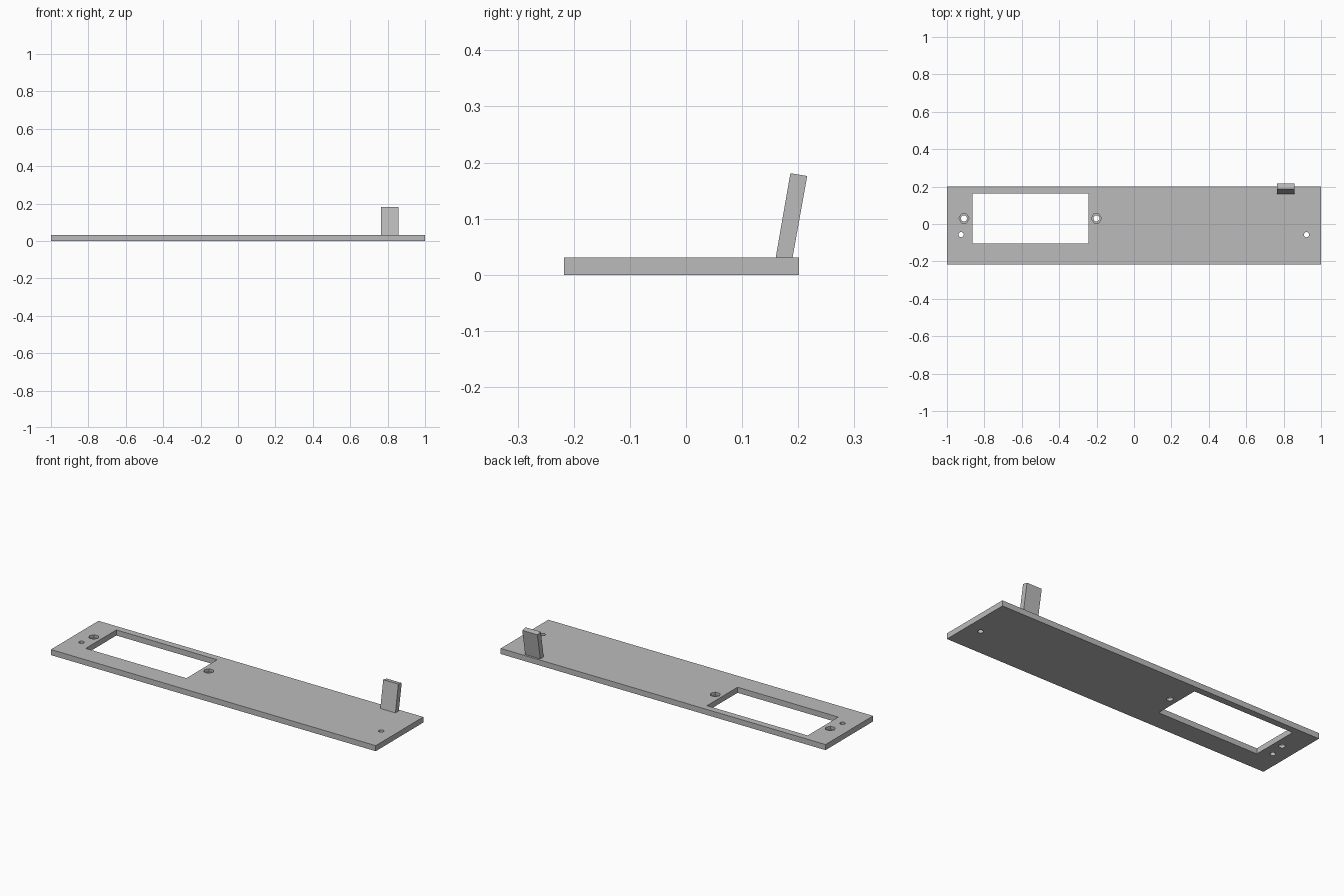
import bpy, bmesh, math

cube = bpy.data.objects.get("Cube")
if cube:
    bpy.data.objects.remove(cube, do_unlink=True)

THICK = 0.031

grey = bpy.data.materials.new("light grey")
grey.use_nodes = True
colour = (0.5, 0.5, 0.5, 1)
grey.diffuse_color = colour
grey.node_tree.nodes["Principled BSDF"].inputs["Base Color"].default_value = colour


def prism(name, profile, offset, axis):
    """Extrude a closed profile of 3D points along an axis vector."""
    bm = bmesh.new()
    face = bm.faces.new([bm.verts.new(p) for p in profile])
    out = bmesh.ops.extrude_face_region(bm, geom=[face])
    moved = [v for v in out["geom"] if isinstance(v, bmesh.types.BMVert)]
    bmesh.ops.translate(bm, verts=moved, vec=[a * offset for a in axis])
    bmesh.ops.recalc_face_normals(bm, faces=bm.faces)
    mesh = bpy.data.meshes.new(name)
    bm.to_mesh(mesh)
    bm.free()
    mesh.materials.append(grey)
    obj = bpy.data.objects.new(name, mesh)
    bpy.context.collection.objects.link(obj)
    return obj


def box(name, x0, x1, y0, y1, z0, z1):
    return prism(name, [(x0, y0, z0), (x1, y0, z0), (x1, y1, z0), (x0, y1, z0)],
                 z1 - z0, (0, 0, 1))


def round_cutter(name, x, y, radius, z0, sides):
    ring = [(x + radius * math.cos(i * math.tau / sides),
             y + radius * math.sin(i * math.tau / sides), z0) for i in range(sides)]
    return prism(name, ring, 0.1, (0, 0, 1))


def cut(target, cutter):
    mod = target.modifiers.new("cut", "BOOLEAN")
    mod.operation = "DIFFERENCE"
    mod.solver = "EXACT"
    mod.object = cutter
    bpy.context.view_layer.objects.active = target
    bpy.ops.object.modifier_apply(modifier=mod.name)
    bpy.data.objects.remove(cutter, do_unlink=True)


# Flat panel with its rectangular window
panel = box("panel", -1, 1, -0.217, 0.201, 0, THICK)
cut(panel, box("window_cutter", -0.864, -0.244, -0.105, 0.164, -0.05, 0.1))

# Bolt holes with hexagonal nut recesses on either side of the window
for x in (-0.909, -0.201):
    cut(panel, round_cutter("bolt_cutter", x, 0.03, 0.016, -0.05, 24))
    cut(panel, round_cutter("nut_cutter", x, 0.03, 0.027, THICK / 2, 6))

# Plain mounting holes near the two ends
for x in (-0.924, 0.922):
    cut(panel, round_cutter("mount_cutter", x, -0.057, 0.014, -0.05, 24))

# Tab leaning backwards, sunk slightly into the panel
left = 0.764
prism("leaning_tab",
      [(left, 0.158, 0.02), (left, 0.188, 0.02), (left, 0.216, 0.176), (left, 0.186, 0.181)],
      0.093, (1, 0, 0))
